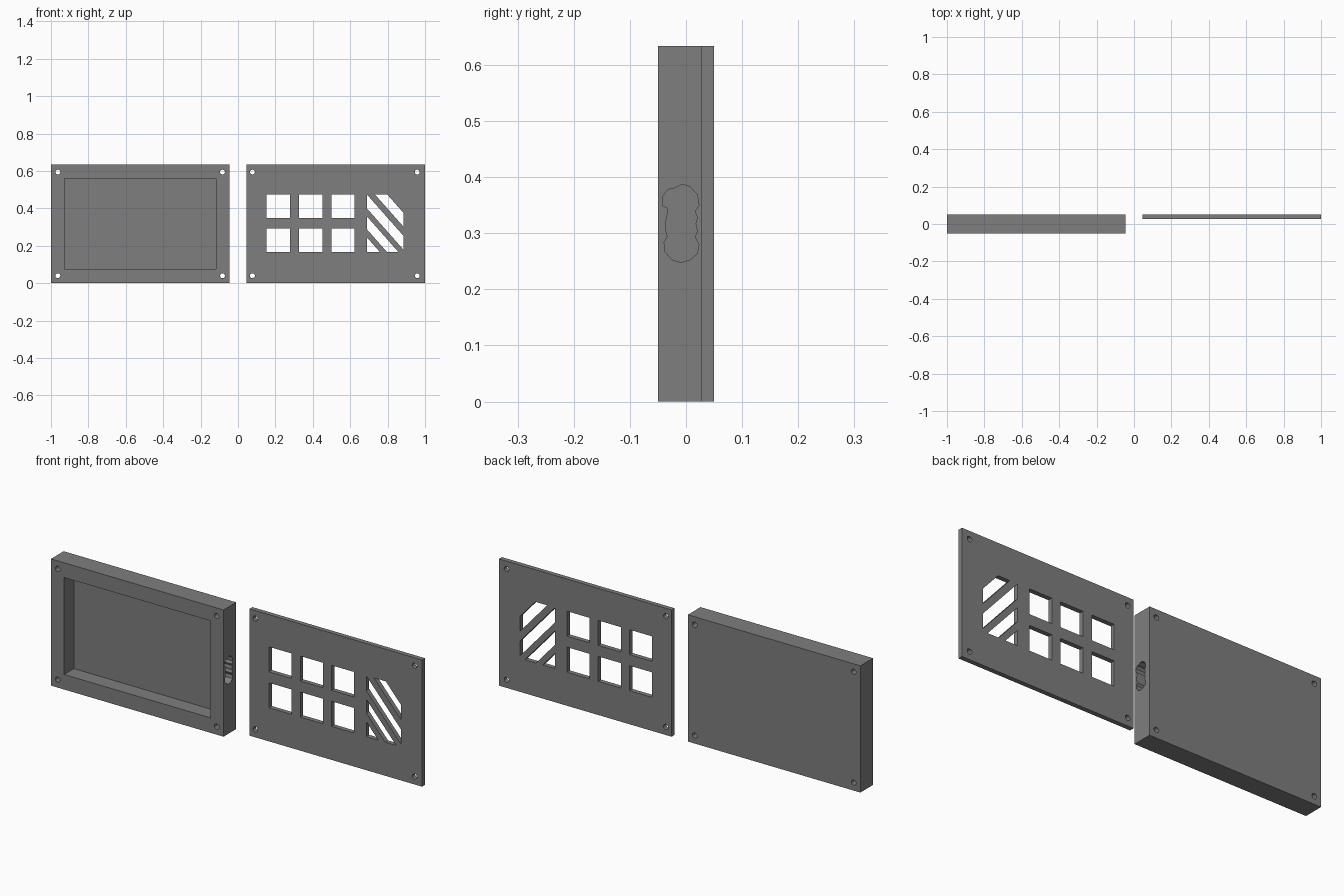
import bpy, bmesh, math
from mathutils import Vector

if "Cube" in bpy.data.objects:
    bpy.data.objects.remove(bpy.data.objects["Cube"])

grey = bpy.data.materials.new("plain grey")
grey.use_nodes = True
colour = (0.21, 0.21, 0.21, 1)
grey.diffuse_color = colour
grey.node_tree.nodes["Principled BSDF"].inputs["Base Color"].default_value = colour

TOP = 0.634
FRONT, BACK, FLOOR = -0.05, 0.05, 0.027


def prism(bm, outline, direction):
    """Extrude a flat outline into a closed solid."""
    face = bm.faces.new([bm.verts.new(p) for p in outline])
    extruded = bmesh.ops.extrude_face_region(bm, geom=[face], use_keep_orig=True)["geom"]
    verts = [g for g in extruded if isinstance(g, bmesh.types.BMVert)]
    bmesh.ops.translate(bm, verts=verts, vec=direction)
    bmesh.ops.recalc_face_normals(bm, faces=bm.faces[:])


def block(bm, x0, x1, y0, y1, z0, z1):
    prism(bm, [(x0, y0, z0), (x1, y0, z0), (x1, y0, z1), (x0, y0, z1)], (0, y1 - y0, 0))


def screw_holes(bm, x0, x1):
    for cx in (x0, x1):
        for cz in (0.04, 0.594):
            ring = [(cx + 0.013 * math.cos(a), -0.1, cz + 0.013 * math.sin(a))
                    for a in (math.tau * i / 24 for i in range(24))]
            prism(bm, ring, (0, 0.2, 0))


def finish(name, bm):
    mesh = bpy.data.meshes.new(name)
    bm.to_mesh(mesh)
    bm.free()
    mesh.materials.append(grey)
    obj = bpy.data.objects.new(name, mesh)
    bpy.context.collection.objects.link(obj)
    return obj


def carve(obj, *cutters):
    """Subtract the cutters and bake the result."""
    for cutter in cutters:
        mod = obj.modifiers.new("cut", 'BOOLEAN')
        mod.operation, mod.solver, mod.object = 'DIFFERENCE', 'EXACT', cutter
    graph = bpy.context.evaluated_depsgraph_get()
    baked = bpy.data.meshes.new_from_object(obj.evaluated_get(graph))
    obj.modifiers.clear()
    obj.data = baked
    for cutter in cutters:
        bpy.data.objects.remove(cutter)


# Case: tray open to the front
bm = bmesh.new()
block(bm, -1, -0.045, FRONT, BACK, 0, TOP)
case = finish("case", bm)

bm = bmesh.new()
block(bm, -0.927, -0.117, -0.1, FLOOR, 0.075, 0.56)
screw_holes(bm, -0.963, -0.083)
pocket = finish("pocket_cutter", bm)

# Scalloped cable opening in the side wall, as (y, z) points
scallop = [(-.007, .387), (.007, .383), (.02, .369), (.023, .35), (.016, .339),
           (.02, .328), (.017, .317), (.02, .304), (.016, .293), (.023, .28),
           (.02, .264), (.008, .253), (-.009, .248), (-.025, .253), (-.037, .267),
           (-.039, .284), (-.033, .294), (-.036, .307), (-.036, .321), (-.033, .334),
           (-.033, .345), (-.041, .349), (-.041, .366), (-.032, .378), (-.021, .38)]
bm = bmesh.new()
prism(bm, [(-0.15, y, z) for y, z in scallop], (0.2, 0, 0))
opening = finish("opening_cutter", bm)
carve(case, pocket, opening)

# Front plate: six windows and a slanted grille
bm = bmesh.new()
block(bm, 0.045, 1, FLOOR, BACK, 0, TOP)
plate = finish("cover_plate", bm)

LOW, HIGH = 0.168, 0.473
bm = bmesh.new()
for x in (0.152, 0.326, 0.499):
    for z in (LOW, 0.348):
        block(bm, x, x + 0.125, -0.1, 0.1, z, z + 0.125)
screw_holes(bm, 0.077, 0.958)

# Each slot is the grille rectangle trimmed by two slanted lines
LEFT, RIGHT, SLOPE = 0.691, 0.884, 1.13


def trim(points, height, side):
    """Keep the part of an outline on one side of the slanted line."""
    kept = []
    dist = lambda p: side * (p.y + SLOPE * (p.x - LEFT) - height)
    for a, b in zip(points, points[1:] + points[:1]):
        da, db = dist(a), dist(b)
        if da >= 0:
            kept.append(a)
        if da * db < 0:
            kept.append(a.lerp(b, da / (da - db)))
    return kept


for upper, lower in ((0.595, 0.521), (0.472, 0.398), (0.355, 0.286), (0.243, 0.1)):
    outline = [Vector(p) for p in ((LEFT, LOW), (RIGHT, LOW), (RIGHT, HIGH), (LEFT, HIGH))]
    outline = trim(trim(outline, upper, -1), lower, 1)
    prism(bm, [(p.x, -0.1, p.y) for p in outline], (0, 0.2, 0))
carve(plate, finish("window_cutter", bm))
